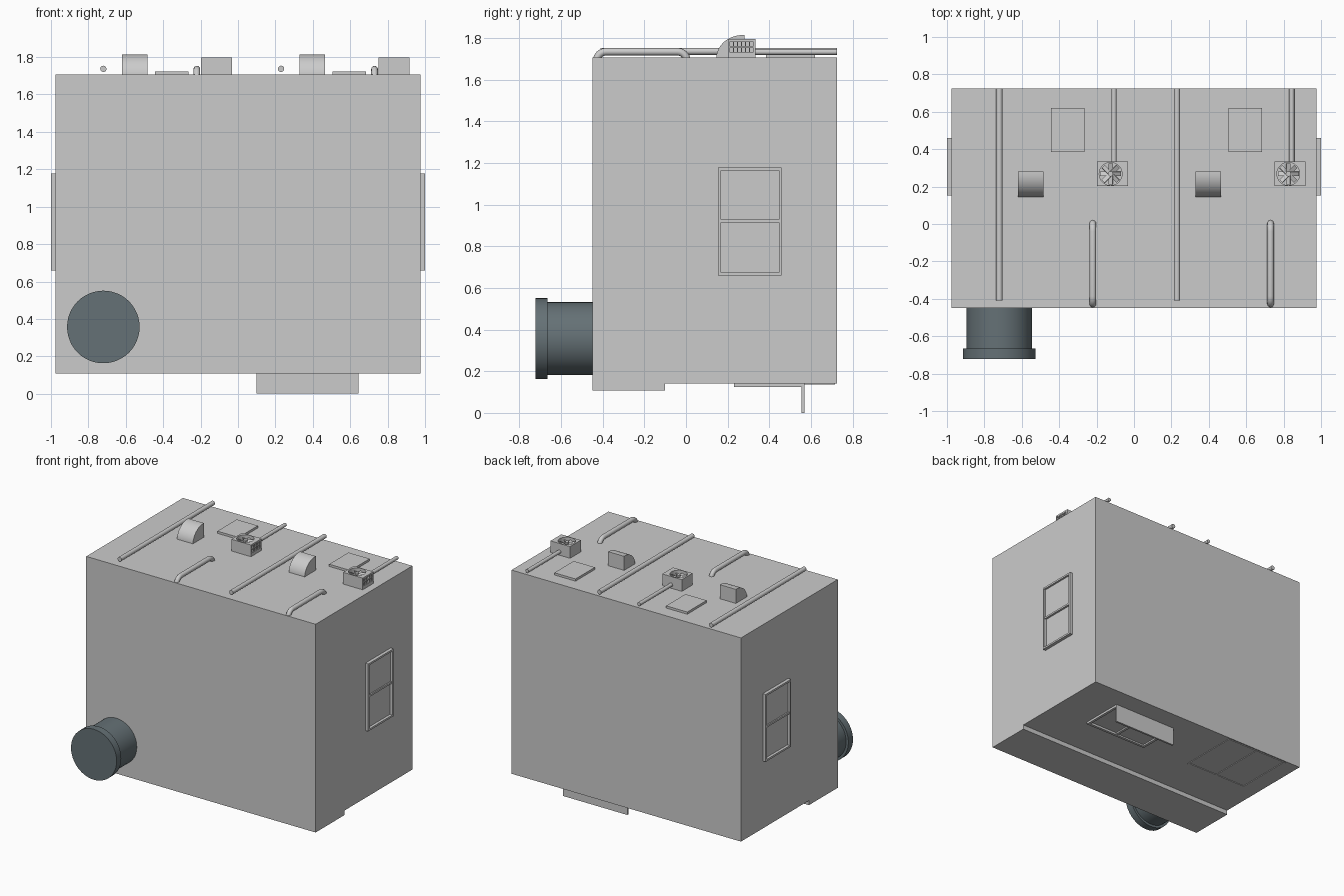
import bpy, bmesh, math
from mathutils import Matrix, Vector

if "Cube" in bpy.data.objects:
    bpy.data.objects.remove(bpy.data.objects["Cube"])

dark = bpy.data.materials.new("dark_metal")
dark.diffuse_color = (0.13, 0.165, 0.18, 1)
dark.use_nodes = True
dark.node_tree.nodes["Principled BSDF"].inputs["Base Color"].default_value = dark.diffuse_color


def finish(name, bm, smooth=False, mat=None):
    bmesh.ops.recalc_face_normals(bm, faces=bm.faces)
    me = bpy.data.meshes.new(name)
    bm.to_mesh(me)
    bm.free()
    ob = bpy.data.objects.new(name, me)
    bpy.context.collection.objects.link(ob)
    if mat:
        me.materials.append(mat)
    if smooth:
        bpy.ops.object.select_all(action='DESELECT')
        ob.select_set(True)
        bpy.context.view_layer.objects.active = ob
        bpy.ops.object.shade_smooth_by_angle(angle=math.radians(35))
    return ob


def add_box(bm, x, y, z):
    lo, hi = Vector((x[0], y[0], z[0])), Vector((x[1], y[1], z[1]))
    m = Matrix.Translation((lo + hi) / 2) @ Matrix.Diagonal((*(hi - lo), 1))
    bmesh.ops.create_cube(bm, size=1, matrix=m)


def boxes(name, *dims):
    bm = bmesh.new()
    for d in dims:
        add_box(bm, *d)
    return finish(name, bm)


def add_cyl(bm, center, r, depth, axis='Z', n=48):
    rot = Matrix.Rotation(math.pi / 2, 4, 'X') if axis == 'Y' else Matrix()
    bmesh.ops.create_cone(bm, cap_ends=True, segments=n, radius1=r, radius2=r,
                          depth=depth, matrix=Matrix.Translation(center) @ rot)


def extrude_x(name, yz, x0, x1, smooth=False):
    bm = bmesh.new()
    face = bm.faces.new([bm.verts.new((x0, y, z)) for y, z in yz])
    new = bmesh.ops.extrude_face_region(bm, geom=[face])["geom"]
    bmesh.ops.translate(bm, vec=(x1 - x0, 0, 0),
                        verts=[v for v in new if isinstance(v, bmesh.types.BMVert)])
    return finish(name, bm, smooth)


def pipe(name, pts, r):
    cu = bpy.data.curves.new(name, 'CURVE')
    cu.dimensions = '3D'
    cu.bevel_depth, cu.bevel_resolution, cu.use_fill_caps = r, 4, True
    sp = cu.splines.new('POLY')
    sp.points.add(len(pts) - 1)
    for p, c in zip(sp.points, pts):
        p.co = (*c, 1)
    ob = bpy.data.objects.new(name, cu)
    bpy.context.collection.objects.link(ob)
    bpy.ops.object.select_all(action='DESELECT')
    ob.select_set(True)
    bpy.context.view_layer.objects.active = ob
    bpy.ops.object.convert(target='MESH')
    bpy.ops.object.shade_smooth_by_angle(angle=math.radians(50))


def cut(ob, bm):
    cutter = finish("cutter", bm)
    cutter.hide_render = True
    mod = ob.modifiers.new("cut", 'BOOLEAN')
    mod.operation, mod.solver, mod.object = 'DIFFERENCE', 'EXACT', cutter
    bpy.context.view_layer.objects.active = ob
    bpy.ops.object.modifier_apply(modifier=mod.name)
    bpy.data.objects.remove(cutter)


TOP = 1.707
# Main block with the raised fascia band on its underside
extrude_x("building_body", [(-0.45, 0.107), (-0.10, 0.107), (-0.10, 0.142),
                            (0.725, 0.142), (0.725, TOP), (-0.45, TOP)], -0.975, 0.975)

# Dark round chimney with a wider cap
bm = bmesh.new()
add_cyl(bm, (-0.72, -0.555, 0.357), 0.175, 0.23, 'Y')
add_cyl(bm, (-0.72, -0.694, 0.357), 0.194, 0.056, 'Y')
finish("chimney", bm, True, dark)

# Side windows: outer frame, meeting rail and two panes at different depths
Y0, Y1, Z0, Z1, ZM, W = 0.153, 0.46, 0.66, 1.178, 0.922, 0.014
for s, side in ((-1, "left"), (1, "right")):
    def xr(d):
        return tuple(sorted((s * 0.97, s * d)))
    boxes(side + "_window_frame",
          (xr(1.0), (Y0, Y0 + W), (Z0, Z1)), (xr(1.0), (Y1 - W, Y1), (Z0, Z1)),
          (xr(1.0), (Y0 + W, Y1 - W), (Z0, Z0 + W)),
          (xr(1.0), (Y0 + W, Y1 - W), (Z1 - W, Z1)),
          (xr(0.995), (Y0 + W, Y1 - W), (ZM - W / 2, ZM + W / 2)))
    boxes(side + "_window_panes",
          (xr(0.985), (Y0 + W, Y1 - W), (ZM, Z1 - W)),
          (xr(0.979), (Y0 + W, Y1 - W), (Z0 + W, ZM)))

# Serving window on the underside: frame, sliding sash and projecting shelf
zf = (0.125, 0.15)
boxes("serving_window_frame",
      ((0.10, 0.645), (0.23, 0.25), zf), ((0.10, 0.12), (0.25, 0.555), zf),
      ((0.625, 0.645), (0.25, 0.555), zf), ((0.36, 0.38), (0.25, 0.555), (0.131, 0.15)))
boxes("serving_window_sash", ((0.12, 0.36), (0.25, 0.555), (0.137, 0.15)))
boxes("serving_shelf", ((0.10, 0.645), (0.555, 0.57), (0.0, 0.15)))

# Nearly flush double door on the underside
zd = (0.137, 0.15)
boxes("double_door_frame",
      ((-0.85, -0.31), (0.24, 0.255), zd), ((-0.85, -0.835), (0.255, 0.715), zd),
      ((-0.325, -0.31), (0.255, 0.715), zd), ((-0.588, -0.572), (0.255, 0.715), zd),
      ((-0.835, -0.325), (0.70, 0.715), zd))

# Top equipment, repeated twice
for i, dx in enumerate((0, 0.95), 1):
    n = f"_{i}"
    pipe("long_pipe" + n, [(-0.72 + dx, -0.41, 1.737), (-0.72 + dx, 0.725, 1.737)], 0.017)
    pipe("short_pipe" + n, [(-0.107 + dx, 0.32, 1.734), (-0.107 + dx, 0.725, 1.734)], 0.014)

    # Bent pipe that dives into the surface at both ends
    R = 0.045
    bend = [(-math.cos(a), math.sin(a)) for a in [k * math.pi / 12 for k in range(7)]]
    path = [(-0.43 + R + R * c, 1.69 + R * s) for c, s in bend]
    path += [(0.005 - R - R * c, 1.69 + R * s) for c, s in reversed(bend)]
    pipe("bent_pipe" + n, [(-0.22 + dx, y, z) for y, z in path], 0.018)

    # Quarter-round vent hood
    arc = [(0.27 - 0.125 * math.cos(a), 1.70 + 0.115 * math.sin(a))
           for a in [k * math.pi / 32 for k in range(17)]]
    extrude_x("vent_hood" + n, arc + [(0.28, 1.815), (0.28, 1.70)],
              -0.62 + dx, -0.485 + dx, True)

    boxes("hatch" + n, ((-0.445 + dx, -0.265 + dx), (0.385, 0.62), (1.70, 1.724)))

    # Fan unit: housing with round well, side grille, rotor inside
    fx, fy = -0.125 + dx, 0.268
    housing = boxes("fan_housing" + n, ((-0.198 + dx, -0.032 + dx), (0.203, 0.333), (1.70, 1.797)))
    bm = bmesh.new()
    add_cyl(bm, (fx, fy, 1.79), 0.061, 0.07)
    for k in range(6):
        for z in (1.732, 1.761):
            y = 0.2125 + k * 0.019
            add_box(bm, (-0.046 + dx, -0.02 + dx), (y, y + 0.014), (z, z + 0.023))
    cut(housing, bm)
    bm = bmesh.new()
    add_cyl(bm, (fx, fy, 1.772), 0.014, 0.04, n=24)
    for k in range(8):
        m = (Matrix.Translation((fx, fy, 1.775)) @ Matrix.Rotation(k * math.pi / 4, 4, 'Z')
             @ Matrix.Translation((0.033, 0, 0)) @ Matrix.Rotation(0.45, 4, 'X')
             @ Matrix.Diagonal((0.046, 0.024, 0.003, 1)))
        bmesh.ops.create_cube(bm, size=1, matrix=m)
    finish("fan_rotor" + n, bm, True)
